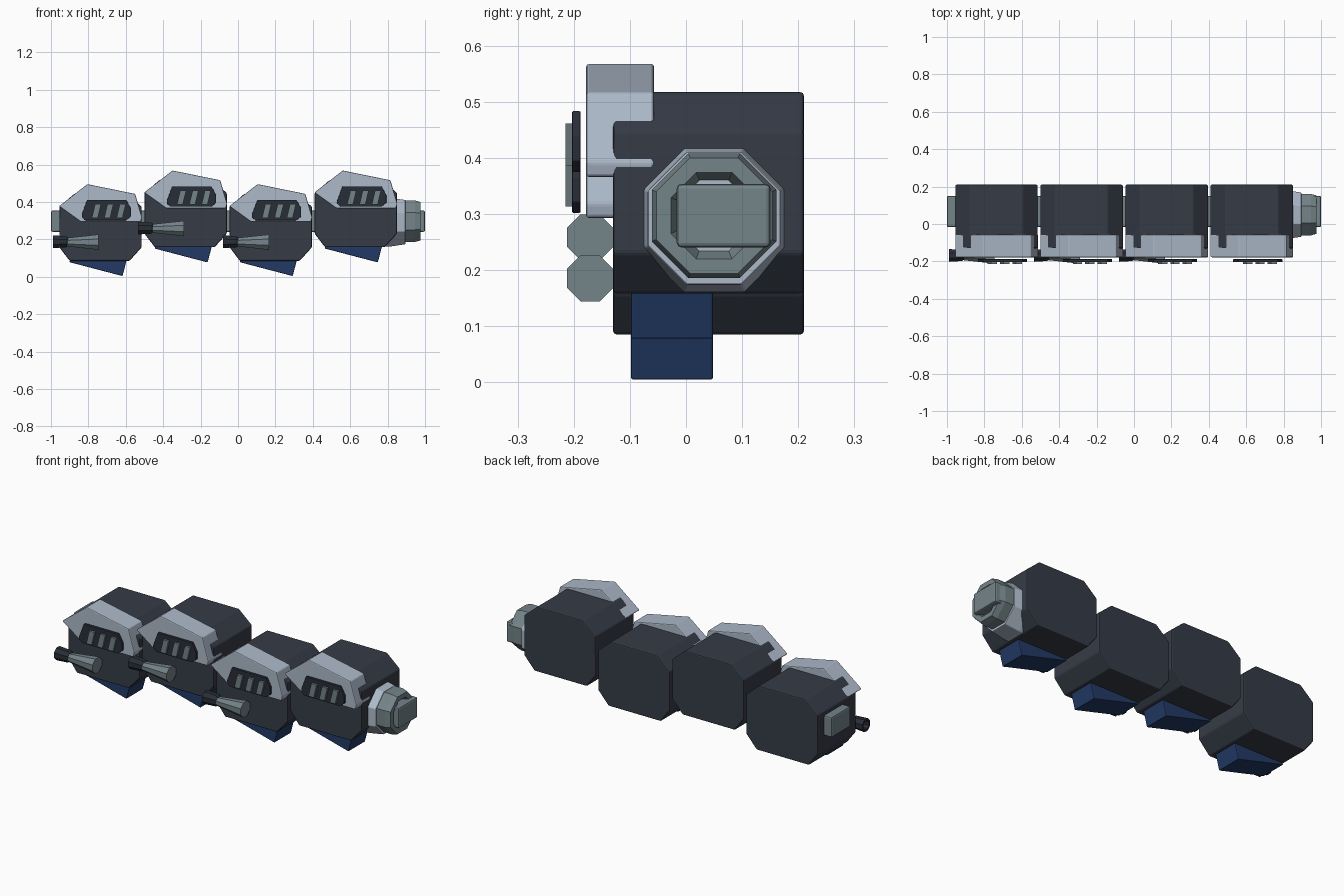
import bpy, bmesh, math
from mathutils import Matrix, Vector

if "Cube" in bpy.data.objects:
    bpy.data.objects.remove(bpy.data.objects["Cube"])


def colour(name, r, g, b):
    m = bpy.data.materials.new(name)
    m.diffuse_color = (r, g, b, 1)
    m.use_nodes = True
    m.node_tree.nodes["Principled BSDF"].inputs["Base Color"].default_value = m.diffuse_color
    return m


DARK = colour("charcoal", 0.036, 0.044, 0.062)
BLACK = colour("near_black", 0.022, 0.027, 0.038)
LIGHT = colour("pale_steel", 0.42, 0.49, 0.59)
GREY = colour("grey_steel", 0.175, 0.23, 0.25)
BLUE = colour("navy_blue", 0.016, 0.042, 0.13)


def finish(bm, name, mats, bevel=0.0):
    bmesh.ops.recalc_face_normals(bm, faces=bm.faces[:])
    me = bpy.data.meshes.new(name)
    bm.to_mesh(me)
    bm.free()
    for m in mats:
        me.materials.append(m)
    ob = bpy.data.objects.new(name, me)
    bpy.context.collection.objects.link(ob)
    if bevel:
        mod = ob.modifiers.new("soft_edge", 'BEVEL')
        mod.width = bevel
        mod.segments = 2
        mod.limit_method = 'ANGLE'
        mod.angle_limit = math.radians(25)
    return ob


def plate(name, outline, y0, y1, mat, cx=0, cz=0, bevel=0.0):
    """Extrude an (x, z) outline from y0 to y1."""
    bm = bmesh.new()
    f = bm.faces.new([bm.verts.new((cx + x, y0, cz + z)) for x, z in outline])
    ext = bmesh.ops.extrude_face_region(bm, geom=[f])
    vs = [v for v in ext["geom"] if isinstance(v, bmesh.types.BMVert)]
    bmesh.ops.translate(bm, vec=(0, y1 - y0, 0), verts=vs)
    return finish(bm, name, [mat], bevel)


def lathe(name, profile, cy, cz, mats, inner=None, bevel=0.0):
    """Octagonal turning along x; profile holds (x, apothem) pairs."""
    bm = bmesh.new()
    rings = []
    for x, a in profile:
        r = a / math.cos(math.pi / 8)
        rings.append([bm.verts.new((x, cy + r * math.cos(t), cz + r * math.sin(t)))
                      for t in [math.pi / 8 + i * math.pi / 4 for i in range(8)]])
    for a, b in zip(rings, rings[1:]):
        for i in range(8):
            j = (i + 1) % 8
            bm.faces.new((a[i], a[j], b[j], b[i]))
    bm.faces.new(rings[0])
    end = bm.faces.new(rings[-1])
    if inner is not None:
        end.material_index = inner
    return finish(bm, name, mats, bevel)


BODY = [(-0.165, 0.085), (0.155, 0.085), (0.22, 0.157), (0.22, 0.375),
        (0.14, 0.444), (-0.14, 0.444), (-0.22, 0.375), (-0.22, 0.157)]
ARMOUR = [(-0.222, 0.377), (-0.07, 0.495), (0.185, 0.443), (0.222, 0.318),
          (0.215, 0.293), (-0.105, 0.293)]
VENT = [(-0.10, 0.335), (-0.072, 0.41), (0.138, 0.41), (0.163, 0.365),
        (0.163, 0.322), (0.138, 0.302), (-0.082, 0.302), (-0.10, 0.318)]
RIB = [(-0.025, 0.313), (0.007, 0.313), (0.025, 0.388), (-0.007, 0.388)]

for i in range(4):
    cx = -0.735 + 0.455 * i
    cz = 0.073 * (i % 2)
    n = str(i + 1)
    # eight sided segment body and its raised front armour
    plate("body_" + n, BODY, -0.13, 0.21, DARK, cx, cz, 0.006)
    plate("armour_" + n, ARMOUR, -0.178, -0.057, LIGHT, cx, cz, 0.005)
    # vent plate with three slanted ribs
    plate("vent_" + n, VENT, -0.203, -0.188, BLACK, cx, cz, 0.002)
    for k in range(3):
        plate("vent_rib_%s_%d" % (n, k + 1), RIB, -0.215, -0.202, GREY,
              cx - 0.022 + 0.066 * k, cz)
    # tilted keel block underneath
    a = math.radians(14.7)
    along, up = Vector((math.cos(a), -math.sin(a))), Vector((math.sin(a), math.cos(a)))
    p = Vector((-0.166, 0.078))
    keel = [p, p + along * 0.293, p + along * 0.293 + up * 0.12, p + up * 0.12]
    plate("keel_" + n, [tuple(v) for v in keel], -0.098, 0.048, BLUE, cx, cz, 0.004)
    # side barrel and hollow muzzle, absent on the last segment
    if i < 3:
        lathe("barrel_" + n, [(cx - 0.19, 0.021), (cx - 0.165, 0.024),
                              (cx - 0.01, 0.041)], -0.171, 0.185 + cz, [GREY])
        lathe("muzzle_" + n, [(cx - 0.165, 0.018), (cx - 0.185, 0.030),
                              (cx - 0.255, 0.034), (cx - 0.255, 0.023),
                              (cx - 0.205, 0.021)], -0.168, 0.187 + cz, [BLACK])

# square bar linking all the segments
bm = bmesh.new()
bmesh.ops.create_cube(bm, size=1, matrix=Matrix.Translation((0, 0.067, 0.297))
                      @ Matrix.Diagonal((2.0, 0.167, 0.113, 1)))
finish(bm, "link_bar", [GREY], 0.008)

# tapered collar and recessed cap on the right end
lathe("end_collar", [(0.78, 0.131), (0.81, 0.131), (0.895, 0.118)],
      0.05, 0.292, [LIGHT], bevel=0.003)
lathe("end_cap", [(0.88, 0.111), (0.945, 0.111), (0.975, 0.103),
                  (0.975, 0.077), (0.94, 0.063)],
      0.05, 0.297, [GREY, LIGHT], inner=1)
